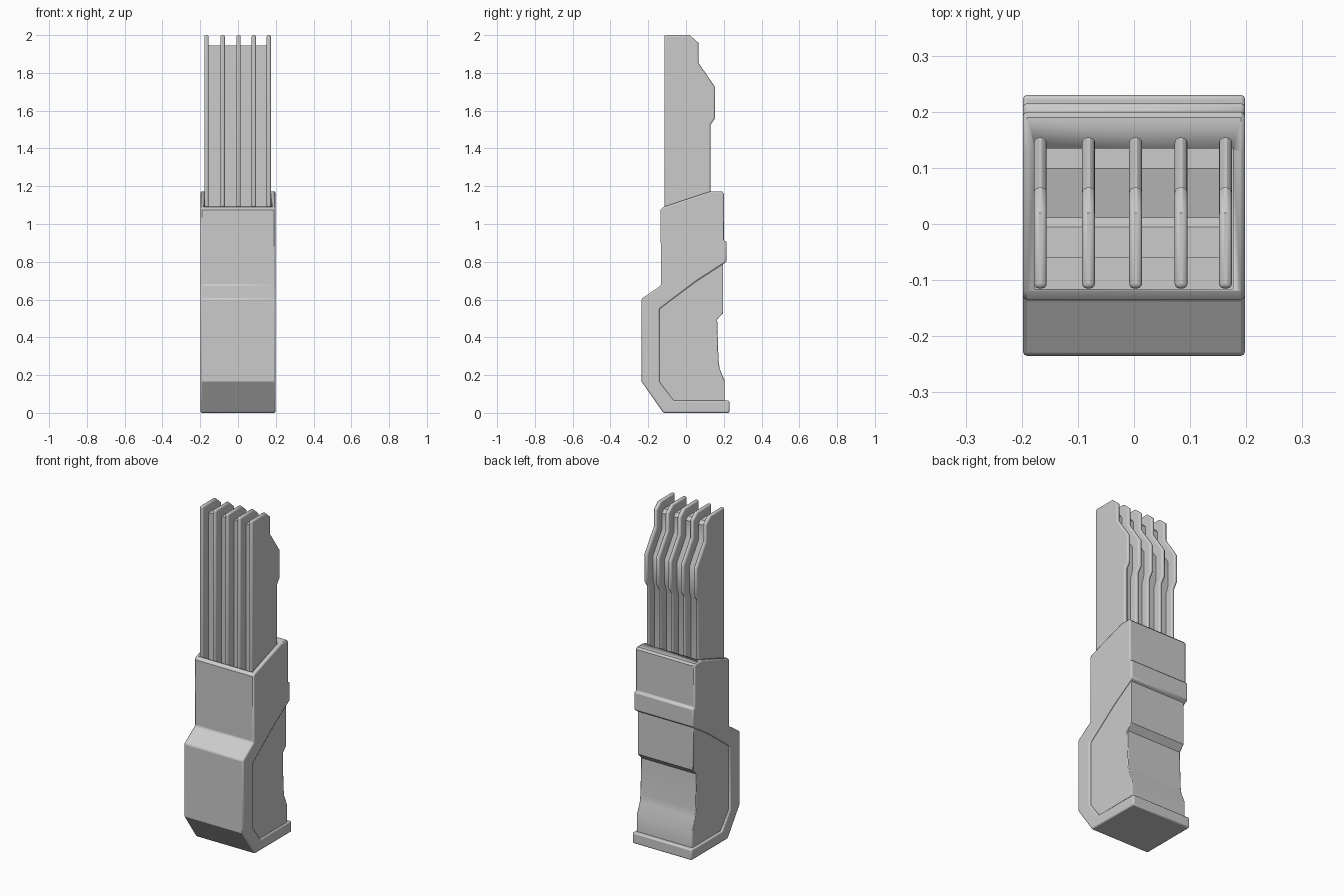
import bpy, bmesh

if "Cube" in bpy.data.objects:
    bpy.data.objects.remove(bpy.data.objects["Cube"])


def extrude_profile(name, pts, x0, x1, bevel=0.0, segs=2):
    """Extrude a (y, z) side profile from x0 to x1, with rounded edges."""
    bm = bmesh.new()
    face = bm.faces.new([bm.verts.new((x0, y, z)) for y, z in pts])
    out = bmesh.ops.extrude_face_region(bm, geom=[face])
    verts = [v for v in out["geom"] if isinstance(v, bmesh.types.BMVert)]
    bmesh.ops.translate(bm, verts=verts, vec=(x1 - x0, 0, 0))
    bmesh.ops.recalc_face_normals(bm, faces=bm.faces)
    mesh = bpy.data.meshes.new(name)
    bm.to_mesh(mesh)
    bm.free()
    ob = bpy.data.objects.new(name, mesh)
    bpy.context.collection.objects.link(ob)
    if bevel:
        mod = ob.modifiers.new("round_edges", "BEVEL")
        mod.width = bevel
        mod.segments = segs
        mod.limit_method = "ANGLE"
        mod.angle_limit = 0.9
    bpy.ops.object.select_all(action="DESELECT")
    ob.select_set(True)
    bpy.context.view_layer.objects.active = ob
    bpy.ops.object.shade_smooth_by_angle(angle=0.6)
    return ob


# Outer C-shaped shell: foot plate, front bulge and upper collar
shell = extrude_profile("outer_shell", [
    (-0.12, 0), (0.23, 0), (0.23, 0.065), (-0.065, 0.065),
    (-0.14, 0.165), (-0.14, 0.55), (0.06, 0.70), (0.215, 0.80),
    (0.215, 0.91), (0.20, 0.91), (0.20, 1.162), (0.19, 1.173),
    (0.13, 1.173), (-0.12, 1.09), (-0.135, 1.075), (-0.132, 0.675),
    (-0.235, 0.605), (-0.235, 0.165)], -0.198, 0.198, 0.01)

# Inset grip body filling the shell opening
extrude_profile("grip_body", [
    (-0.16, 0.15), (-0.08, 0.04), (0.205, 0.04), (0.205, 0.17),
    (0.178, 0.235), (0.172, 0.28), (0.165, 0.495), (0.197, 0.53),
    (0.197, 0.83), (0.06, 0.74), (-0.16, 0.58)], -0.186, 0.186, 0.004)

# Recess in the collar top that the fins rise from
cutter = extrude_profile("socket_cutter", [
    (-0.116, 1.06), (0.135, 1.06), (0.135, 1.3), (-0.116, 1.3)], -0.176, 0.176)
cutter.hide_render = True
cutter.hide_viewport = True
cutter.display_type = "WIRE"
cut = shell.modifiers.new("socket", "BOOLEAN")
cut.operation = "DIFFERENCE"
cut.object = cutter

# Core block between the fins
extrude_profile("fin_core", [
    (-0.06, 1.0), (0.085, 1.0), (0.085, 1.51), (0.10, 1.55), (0.10, 1.70),
    (0.012, 1.83), (0.012, 1.925), (-0.005, 1.945), (-0.06, 1.945)],
    -0.165, 0.165)

# Five upright fins with rounded rims
fin_profile = [
    (-0.115, 1.0), (0.13, 1.0), (0.13, 1.525), (0.154, 1.56), (0.154, 1.725),
    (0.065, 1.855), (0.065, 1.96), (0.02, 2.0), (-0.115, 2.0)]
for i, x in enumerate((-0.167, -0.081, 0.003, 0.084, 0.163)):
    extrude_profile(f"fin_{i + 1}", fin_profile, x - 0.0115, x + 0.0115, 0.009, 3)
